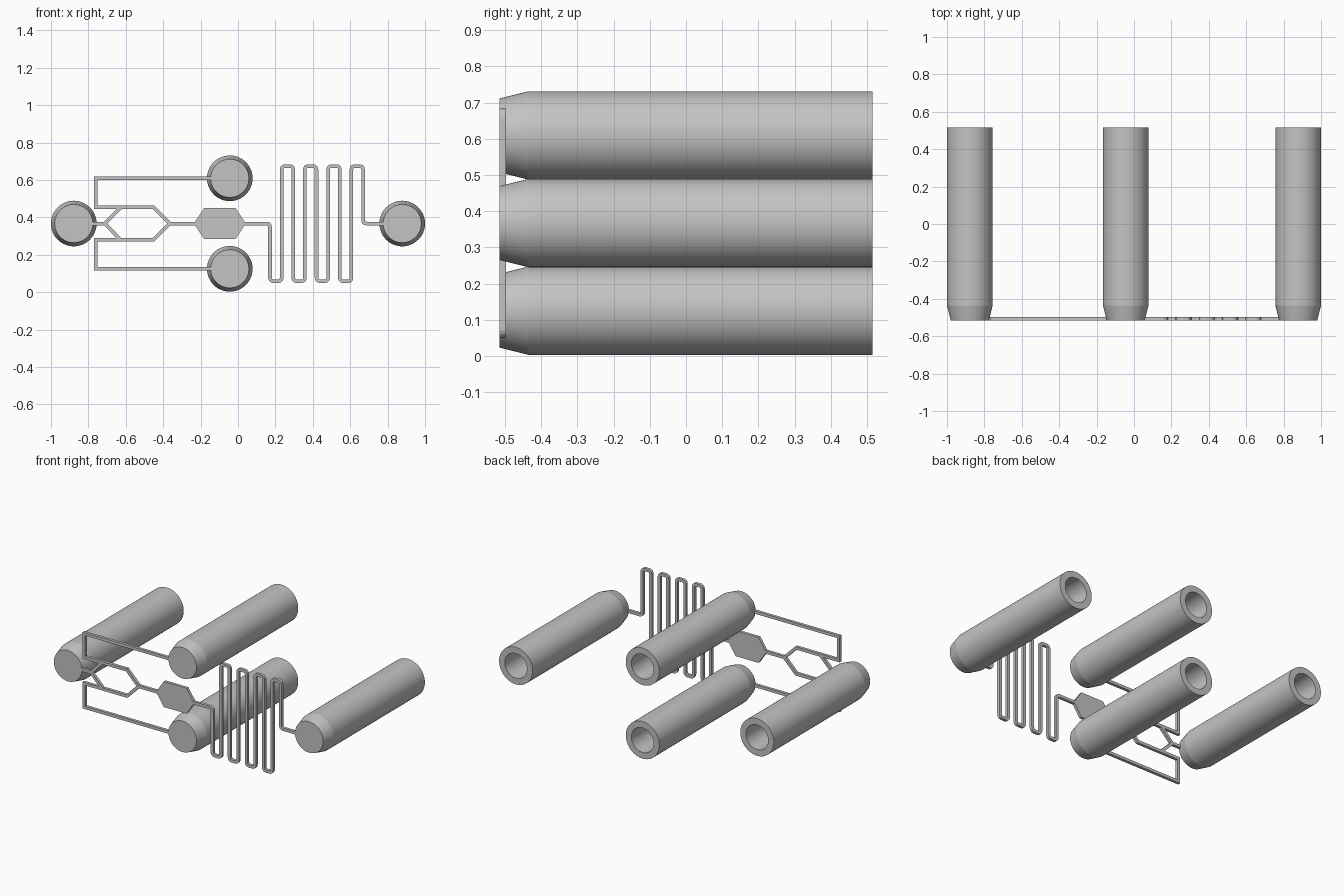
import bpy, bmesh, math
from mathutils import Vector

old = bpy.data.objects.get("Cube")
if old:
    bpy.data.objects.remove(old, do_unlink=True)

FRONT, BACK, DEPTH, WIDTH = -0.515, 0.515, 0.0185, 0.019
MID = 0.367

grey = bpy.data.materials.new("light_grey")
grey.use_nodes = True
colour = (0.55, 0.55, 0.55, 1)
grey.diffuse_color = colour
grey.node_tree.nodes["Principled BSDF"].inputs["Base Color"].default_value = colour


def finish(name, bm, smooth=False):
    bmesh.ops.recalc_face_normals(bm, faces=bm.faces[:])
    mesh = bpy.data.meshes.new(name)
    bm.to_mesh(mesh)
    bm.free()
    mesh.materials.append(grey)
    obj = bpy.data.objects.new(name, mesh)
    bpy.context.collection.objects.link(obj)
    if smooth:
        bpy.ops.object.select_all(action='DESELECT')
        obj.select_set(True)
        bpy.context.view_layer.objects.active = obj
        bpy.ops.object.shade_smooth_by_angle(angle=math.radians(12))


def port(name, x, z, segments=64):
    """Tube with a closed tapered front and a blind bore open at the back."""
    profile = [(0.102, FRONT), (0.122, -0.435), (0.122, BACK),
               (0.081, BACK), (0.076, FRONT + DEPTH)]
    bm = bmesh.new()
    rings = []
    for r, y in profile:
        angles = [math.tau * i / segments for i in range(segments)]
        rings.append([bm.verts.new((x + r * math.cos(a), y, z + r * math.sin(a)))
                      for a in angles])
    for a, b in zip(rings, rings[1:]):
        for i in range(segments):
            j = (i + 1) % segments
            bm.faces.new((a[i], a[j], b[j], b[i]))
    bm.faces.new(rings[0])
    bm.faces.new(rings[-1])
    finish(name, bm, smooth=True)


def rounded(points, radius, steps=5):
    """Replace each inner corner of a path with a small curve."""
    pts = [Vector(p) for p in points]
    out = [pts[0]]
    for a, p, b in zip(pts, pts[1:], pts[2:]):
        start = p + (a - p).normalized() * radius
        end = p + (b - p).normalized() * radius
        for i in range(steps + 1):
            t = i / steps
            out.append(start * (1 - t) ** 2 + p * (2 * t * (1 - t)) + end * t ** 2)
    return out + [pts[-1]]


def channel(name, points):
    """Rectangular bar following a path in the front plane, with mitred corners."""
    pts = [Vector(p) for p in points]
    bm = bmesh.new()
    rings = []
    for i, p in enumerate(pts):
        before = (p - pts[i - 1]).normalized() if i else (pts[1] - p).normalized()
        after = (pts[i + 1] - p).normalized() if i < len(pts) - 1 else before
        n1, n2 = Vector((-before.y, before.x)), Vector((-after.y, after.x))
        side = (n1 + n2) * (WIDTH / 2 / (1 + n1.dot(n2)))
        rings.append([bm.verts.new((q.x, y, q.y)) for q, y in (
            (p + side, FRONT), (p - side, FRONT),
            (p - side, FRONT + DEPTH), (p + side, FRONT + DEPTH))])
    for a, b in zip(rings, rings[1:]):
        for i in range(4):
            j = (i + 1) % 4
            bm.faces.new((a[i], a[j], b[j], b[i]))
    bm.faces.new(rings[0])
    bm.faces.new(rings[-1])
    finish(name, bm)


# Four tubular ports
port("right_port", -0.878, MID)
port("upper_port", -0.044, 0.609)
port("lower_port", -0.044, 0.125)
port("left_port", 0.878, MID)

# Mirrored feed lines and junction branches above and below the middle line
for label, s in (("upper", 1), ("lower", -1)):
    channel(label + "_feed_channel", [
        (-0.145, MID + s * 0.242), (-0.761, MID + s * 0.242),
        (-0.761, MID + s * 0.086), (-0.451, MID + s * 0.086), (-0.366, MID)])
    channel(label + "_inlet_branch", [(-0.713, MID), (-0.628, MID + s * 0.086)])

# Straight links along the middle line
channel("inlet_channel", [(-0.777, MID), (-0.708, MID)])
channel("junction_channel", [(-0.37, MID), (-0.225, MID)])

# Six-sided mixing chamber
bm = bmesh.new()
outline = [(-0.236, 0), (-0.18, 0.084), (-0.014, 0.084),
           (0.042, 0), (-0.014, -0.084), (-0.18, -0.084)]
face = bm.faces.new([bm.verts.new((x, FRONT, MID + z)) for x, z in outline])
top = bmesh.ops.extrude_face_region(bm, geom=[face])
bmesh.ops.translate(bm, vec=(0, DEPTH, 0),
                    verts=[v for v in top["geom"] if isinstance(v, bmesh.types.BMVert)])
finish("mixing_chamber", bm)

# Serpentine outlet with nine upright runs
low, high = 0.059, 0.674
path = [(0.03, MID)]
for i in range(9):
    x = 0.171 + 0.0622 * i
    ends = [high, low] if i % 2 == 0 else [low, high]
    if i == 0:
        ends[0] = MID
    if i == 8:
        ends[1] = MID
    path += [(x, z) for z in ends]
path.append((0.777, MID))
channel("serpentine_channel", rounded(path, 0.02))
